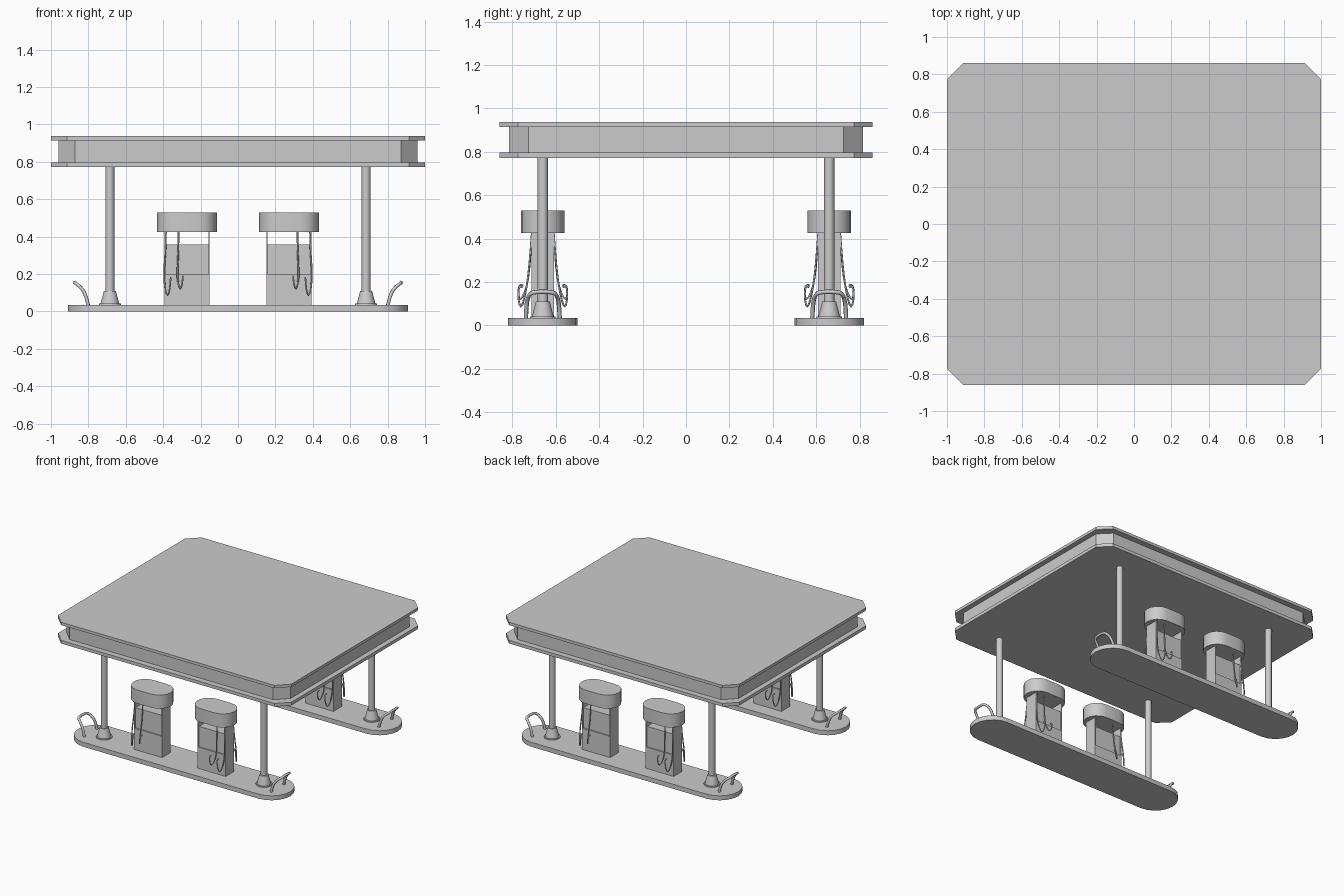
import bpy, bmesh, math

if "Cube" in bpy.data.objects:
    bpy.data.objects.remove(bpy.data.objects["Cube"])


def prism(name, pts, z0, z1, smooth=False):
    """Extrude a plan outline between two heights."""
    bm = bmesh.new()
    lo = [bm.verts.new((x, y, z0)) for x, y in pts]
    hi = [bm.verts.new((x, y, z1)) for x, y in pts]
    bm.faces.new(lo[::-1])
    bm.faces.new(hi)
    n = len(pts)
    for i in range(n):
        j = (i + 1) % n
        bm.faces.new((lo[i], lo[j], hi[j], hi[i]))
    return finish(name, bm, smooth)


def finish(name, bm, smooth=False):
    me = bpy.data.meshes.new(name)
    bm.to_mesh(me)
    bm.free()
    ob = bpy.data.objects.new(name, me)
    bpy.context.collection.objects.link(ob)
    if smooth:
        bpy.context.view_layer.objects.active = ob
        bpy.ops.object.select_all(action='DESELECT')
        ob.select_set(True)
        bpy.ops.object.shade_smooth_by_angle(angle=math.radians(40))
    return ob


def chamfered(hx, hy, c):
    return [(hx, -hy + c), (hx, hy - c), (hx - c, hy), (-hx + c, hy),
            (-hx, hy - c), (-hx, -hy + c), (-hx + c, -hy), (hx - c, -hy)]


def stadium(cx, cy, hx, r, seg):
    pts = []
    for side, start in ((1, -90), (-1, 90)):
        for i in range(seg + 1):
            a = math.radians(start + 180 * i / seg)
            pts.append((cx + side * (hx - r) + r * math.cos(a), cy + r * math.sin(a)))
    return pts


def box(name, x0, x1, y0, y1, z0, z1):
    return prism(name, [(x0, y0), (x1, y0), (x1, y1), (x0, y1)], z0, z1)


def cone(name, x, y, z0, z1, r0, r1, seg=12):
    bm = bmesh.new()
    bmesh.ops.create_cone(bm, cap_ends=True, segments=seg, radius1=r0, radius2=r1, depth=z1 - z0)
    bmesh.ops.translate(bm, verts=bm.verts, vec=(x, y, (z0 + z1) / 2))
    return finish(name, bm, True)


def tube(name, pts, r, resolution=2):
    cu = bpy.data.curves.new(name, 'CURVE')
    cu.dimensions = '3D'
    cu.bevel_depth = r
    cu.bevel_resolution = 1
    cu.use_fill_caps = True
    sp = cu.splines.new('NURBS')
    sp.points.add(len(pts) - 1)
    for p, co in zip(sp.points, pts):
        p.co = (*co, 1)
    sp.order_u = 3
    sp.use_endpoint_u = True
    sp.resolution_u = resolution
    ob = bpy.data.objects.new(name, cu)
    bpy.context.collection.objects.link(ob)
    return ob


# Canopy: two plates around a recessed fascia
prism("canopy_lower_plate", chamfered(1, 0.86, 0.085), 0.772, 0.797)
prism("canopy_fascia", chamfered(0.96, 0.815, 0.088), 0.797, 0.915)
prism("canopy_upper_plate", chamfered(1, 0.86, 0.085), 0.915, 0.937)

# Hose shapes: |x|, distance out from pump centre, z
OUTER_HOSE = [(0.385, 0.05, 0.43), (0.387, 0.058, 0.32), (0.398, 0.07, 0.2), (0.388, 0.09, 0.10),
              (0.372, 0.105, 0.08), (0.362, 0.115, 0.14), (0.36, 0.108, 0.19), (0.36, 0.092, 0.175)]
INNER_HOSE = [(0.318, 0.05, 0.43), (0.318, 0.056, 0.32), (0.326, 0.068, 0.2), (0.318, 0.09, 0.135),
              (0.307, 0.108, 0.115), (0.297, 0.115, 0.155), (0.295, 0.106, 0.195), (0.295, 0.09, 0.185)]
# Guard hoop half: |x|, y offset, z
HOOP = [(0.80, 0.078, 0.03), (0.812, 0.076, 0.085), (0.835, 0.07, 0.125), (0.868, 0.058, 0.15), (0.872, 0.025, 0.155)]

for cy in (-0.66, 0.66):
    # Raised island
    prism("island", stadium(0, cy, 0.91, 0.16, 10), 0, 0.035, True)
    for s in (-1, 1):
        # Canopy column with flared foot
        cone("column", s * 0.685, cy, 0.03, 0.775, 0.024, 0.024)
        cone("column_foot", s * 0.685, cy, 0.04, 0.11, 0.05, 0.032)
        cone("column_foot_plate", s * 0.685, cy, 0.03, 0.042, 0.06, 0.058)

        # Bent guard hoop at the island end
        half = [(s * x, cy + y, z) for x, y, z in HOOP]
        other = [(s * x, cy - y, z) for x, y, z in reversed(HOOP)]
        tube("guard_hoop", half + other, 0.010)

        # Pump: cabinet, display housing, side panels and rounded head
        px = s * 0.273
        box("pump_cabinet", px - 0.115, px + 0.115, cy - 0.052, cy + 0.052, 0.03, 0.20)
        box("pump_display", px - 0.115, px + 0.115, cy - 0.043, cy + 0.043, 0.20, 0.357)
        for t in (-1, 1):
            x = px + t * 0.117
            box("pump_side_panel", x - 0.003, x + 0.003, cy - 0.052, cy + 0.052, 0.03, 0.43)
        prism("pump_head", stadium(px, cy, 0.16, 0.1, 8), 0.425, 0.53, True)

        # Hanging hoses on both faces
        for d in (-1, 1):
            for path in (OUTER_HOSE, INNER_HOSE):
                tube("pump_hose", [(s * x, cy + d * y, z) for x, y, z in path], 0.0045)
